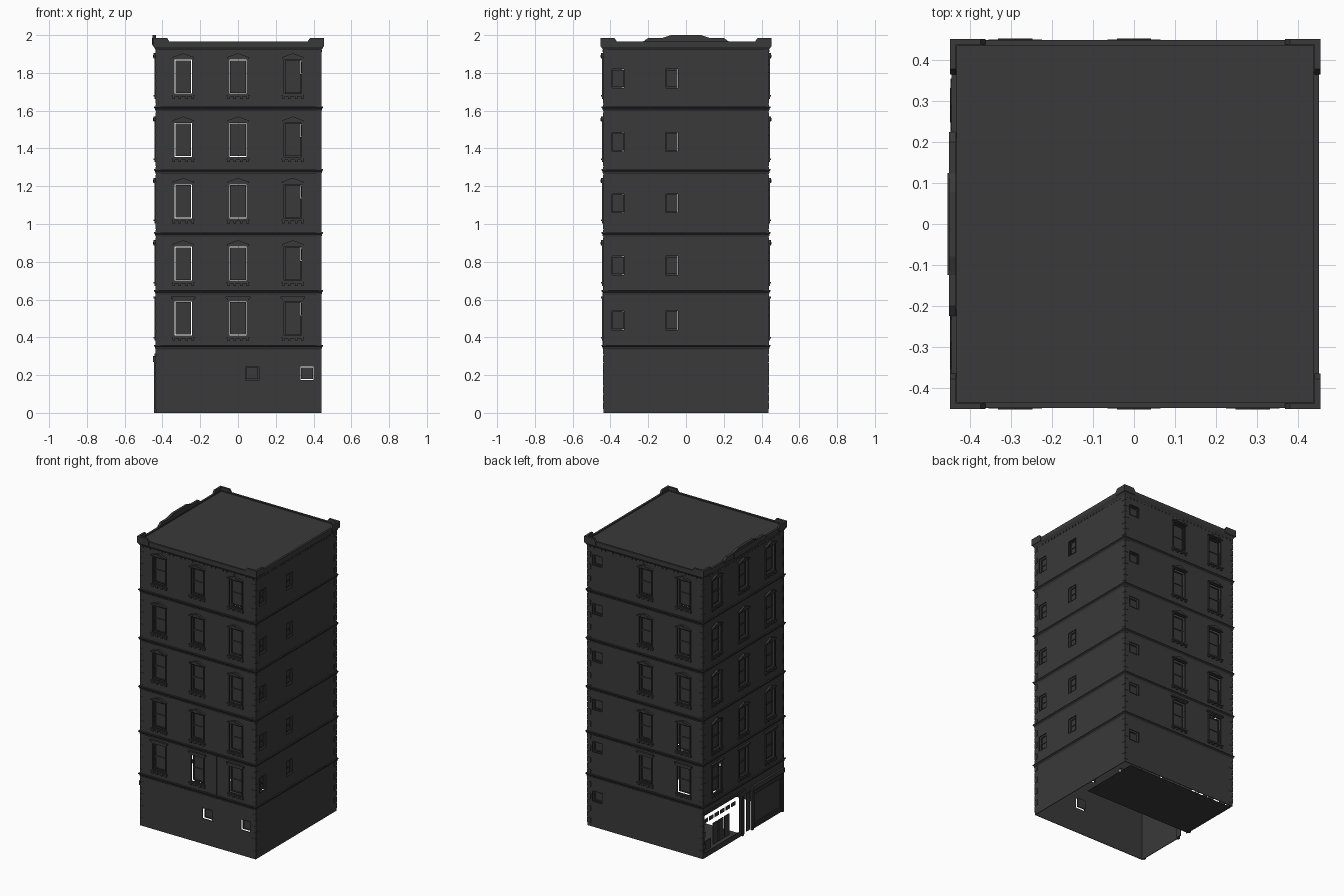
import bpy, bmesh
from mathutils import Vector

if "Cube" in bpy.data.objects:
    bpy.data.objects.remove(bpy.data.objects["Cube"])

R = 0.438          # half width of the wall faces
X = 0.003          # middle of the walls; the crest overhangs on one side
ROOF = 1.955
mat = bpy.data.materials.new("charcoal")
mat.use_nodes = True
mat.diffuse_color = (0.0415, 0.0415, 0.0415, 1)
mat.node_tree.nodes["Principled BSDF"].inputs["Base Color"].default_value = mat.diffuse_color


def place(side, u, d, z):
    """Point at u along a wall, d outward from it, at height z."""
    return Vector({"front": (X + u, -R - d, z), "back": (X + u, R + d, z),
                   "east": (X + R + d, u, z), "west": (X - R - d, u, z)}[side])


def finish(bm, name, recalc=True):
    if recalc:
        bmesh.ops.recalc_face_normals(bm, faces=bm.faces[:])
    me = bpy.data.meshes.new(name)
    bm.to_mesh(me)
    bm.free()
    me.materials.append(mat)
    ob = bpy.data.objects.new(name, me)
    bpy.context.collection.objects.link(ob)
    return ob


def prism(bm, side, outline, d0, d1):
    """Extrude a (u, z) outline outward from d0 to d1."""
    a = [bm.verts.new(place(side, u, d0, z)) for u, z in outline]
    b = [bm.verts.new(place(side, u, d1, z)) for u, z in outline]
    bm.faces.new(a)
    bm.faces.new(b[::-1])
    for i in range(len(a)):
        j = (i + 1) % len(a)
        bm.faces.new((a[i], b[i], b[j], a[j]))


def box(bm, side, u0, u1, z0, z1, d0, d1):
    prism(bm, side, [(u0, z0), (u1, z0), (u1, z1), (u0, z1)], d0, d1)


def frame(bm, side, u0, u1, z0, z1, w, d0, d1):
    """Rectangular frame of width w inside the given limits."""
    box(bm, side, u0, u0 + w, z0, z1, d0, d1)
    box(bm, side, u1 - w, u1, z0, z1, d0, d1)
    box(bm, side, u0 + w, u1 - w, z0, z0 + w, d0, d1)
    box(bm, side, u0 + w, u1 - w, z1 - w, z1, d0, d1)


def ring(bm, profile):
    """Mitred moulding around the building from a closed (d, z) profile."""
    loops = []
    for d, z in profile:
        e = R + d
        loops.append([bm.verts.new((X + sx * e, sy * e, z))
                      for sx, sy in ((-1, -1), (1, -1), (1, 1), (-1, 1))])
    for a, b in zip(loops, loops[1:] + loops[:1]):
        for i in range(4):
            j = (i + 1) % 4
            bm.faces.new((a[i], a[j], b[j], b[i]))


def wall(side, holes):
    """Wall sheet with rectangular holes, thickened inward."""
    edge = R if side in ("front", "back") else R - 0.001
    us = sorted({-edge, edge} | {u for h in holes for u in h[:2]})
    zs = sorted({0, ROOF} | {z for h in holes for z in h[2:]})
    bm = bmesh.new()
    grid = [[bm.verts.new(place(side, u, 0, z)) for z in zs] for u in us]
    out = place(side, 0, 1, 0) - place(side, 0, 0, 0)
    for i in range(len(us) - 1):
        for j in range(len(zs) - 1):
            u, z = (us[i] + us[i + 1]) / 2, (zs[j] + zs[j + 1]) / 2
            if any(h[0] < u < h[1] and h[2] < z < h[3] for h in holes):
                continue
            f = bm.faces.new((grid[i][j], grid[i + 1][j], grid[i + 1][j + 1], grid[i][j + 1]))
            f.normal_update()
            if f.normal.dot(out) < 0:
                f.normal_flip()
    ob = finish(bm, side + "_wall", False)
    mod = ob.modifiers.new("thickness", "SOLIDIFY")
    mod.thickness, mod.offset = 0.004, -1


def sash(bm, side, u0, u1, z0, z1, split):
    """Window sash held clear of its opening by a thin gap."""
    g = 0.004
    u0, u1, z0, z1 = u0 + g, u1 - g, z0 + g, z1 - g
    box(bm, side, u0, u1, z0, z1, -0.018, -0.014)
    frame(bm, side, u0, u1, z0, z1, 0.007, -0.014, -0.01)
    if split:
        m = (z0 + z1) / 2
        box(bm, side, u0, u1, m - 0.004, m + 0.004, -0.014, -0.009)


def tall_window(bm, side, u, z0, z1, pediment):
    sash(bm, side, u - 0.046, u + 0.046, z0, z1, True)
    frame(bm, side, u - 0.053, u + 0.053, z0 - 0.007, z1 + 0.007, 0.007, 0, 0.006)
    # sill and brackets
    box(bm, side, u - 0.06, u + 0.06, z0 - 0.015, z0 - 0.007, 0, 0.012)
    for k in (-0.05, -0.018, 0.018, 0.05):
        box(bm, side, u + k - 0.007, u + k + 0.007, z0 - 0.027, z0 - 0.015, 0, 0.008)
    # head moulding
    top = z1 + 0.007
    if pediment:
        prism(bm, side, [(u - 0.058, top), (u + 0.058, top), (u + 0.058, top + 0.006),
                         (u, top + 0.027), (u - 0.058, top + 0.006)], 0, 0.013)
        prism(bm, side, [(u - 0.042, top + 0.004), (u + 0.042, top + 0.004),
                         (u, top + 0.019)], 0.013, 0.015)
    else:
        box(bm, side, u - 0.058, u + 0.058, top, top + 0.008, 0, 0.008)
        box(bm, side, u - 0.065, u + 0.065, top + 0.008, top + 0.018, 0, 0.013)


def small_window(bm, side, u, z, w, h):
    sash(bm, side, u - w, u + w, z - h, z + h, h > w * 1.2)
    frame(bm, side, u - w - 0.003, u + w + 0.003, z - h - 0.003, z + h + 0.003, 0.003, 0, 0.002)


# Walls and windows
ROWS = [(0.41, 0.59), (0.70, 0.88), (1.03, 1.21), (1.355, 1.535), (1.69, 1.87)]
TALL = {"front": (-0.293, -0.003, 0.287), "back": (-0.293, -0.003),
        "west": (-0.29, 0, 0.29), "east": ()}
SMALL = {"front": [(u, 0.21, 0.035, 0.035) for u in (0.072, 0.362)],
         "back": [(0.362, z, 0.035, 0.035) for z in [0.21] + [r[1] - 0.04 for r in ROWS]],
         "east": [(u, r[0] + 0.08, 0.033, 0.05) for u in (-0.36, -0.075) for r in ROWS],
         "west": []}
SHOP = [(0.04, 0.425, 0.035, 0.29), (-0.085, -0.01, 0, 0.27)]
for side in TALL:
    bm = bmesh.new()
    holes = list(SHOP) if side == "west" else []
    for u in TALL[side]:
        for n, (z0, z1) in enumerate(ROWS):
            holes.append((u - 0.046, u + 0.046, z0, z1))
            tall_window(bm, side, u, z0, z1, n > 0)
    for u, z, w, h in SMALL[side]:
        holes.append((u - w, u + w, z - h, z + h))
        small_window(bm, side, u, z, w, h)
    finish(bm, side + "_windows")
    wall(side, holes)

# String courses between the floors
bm = bmesh.new()
for z in (0.36, 0.65, 0.957, 1.29, 1.622):
    ring(bm, [(0, z - 0.024), (0.004, z - 0.017), (0.004, z - 0.012),
              (0.009, z - 0.006), (0.009, z), (0, z)])
finish(bm, "string_courses")

# Corner quoins, alternately long and short
bm = bmesh.new()
for side in TALL:
    for k in range(46):
        w = 0.026 if (k % 2 == 0) == (side in ("front", "back")) else 0.013
        z = 0.02 + k * 0.0415
        for s in (-1, 1):
            box(bm, side, *sorted((s * (R + 0.002), s * (R - w))), z, z + 0.036, 0, 0.002)
finish(bm, "corner_quoins")

# Cornice with dentils, and raised corner blocks
bm = bmesh.new()
ring(bm, [(0, 1.92), (0.004, 1.926), (0.011, 1.938), (0.011, 1.965), (-0.003, 1.965), (-0.003, 1.94)])
for side in TALL:
    for k in range(30):
        u = -0.42 + k * 0.84 / 29
        box(bm, side, u - 0.005, u + 0.005, 1.91, 1.92, 0, 0.003)
    for s in (-1, 1):
        e = R + 0.0145
        prism(bm, side, [(s * e, 1.94), (s * (e - 0.087), 1.94), (s * (e - 0.087), 1.965),
                         (s * (e - 0.074), 1.985), (s * e, 1.985)], 0, 0.0145)
finish(bm, "cornice")

bm = bmesh.new()
half = [(0.225, 1.95), (0.225, 1.967), (0.2, 1.985), (0.125, 1.985), (0.08, 2.0)]
prism(bm, "west", half + [(-u, z) for u, z in reversed(half)], 0, 0.017)
box(bm, "west", -0.125, 0.125, 1.945, 1.985, 0.017, 0.021)
finish(bm, "roof_crest")

bm = bmesh.new()
box(bm, "front", -R, R, ROOF - 0.005, 1.958, -2 * R, 0)
finish(bm, "roof")

# Thin downpipe on the front
bm = bmesh.new()
box(bm, "front", 0.141, 0.145, 0.36, 0.632, 0, 0.004)
finish(bm, "front_downpipe")

# Shopfront piers, header and low bulkhead
bm = bmesh.new()
box(bm, "west", -0.43, -0.085, 0.27, 0.30, 0, 0.014)
box(bm, "west", -0.01, 0.43, 0.30, 0.315, 0, 0.008)
for u in (-0.43, -0.1, 0.005):
    box(bm, "west", u, u + 0.017, 0, 0.27, 0, 0.009)
box(bm, "west", 0.33, 0.42, 0.035, 0.10, -0.02, -0.014)
finish(bm, "shopfront_frame")

# Transom panes and door leaves
bm = bmesh.new()
for k in range(6):
    u = 0.06 + k * 0.06
    box(bm, "west", u, u + 0.046, 0.225, 0.25, -0.02, -0.016)
for k in range(3):
    u = 0.11 + k * 0.063
    box(bm, "west", u, u + 0.052, 0.035, 0.18, -0.034, -0.028)
box(bm, "west", -0.085, -0.05, 0, 0.26, -0.016, -0.01)
finish(bm, "shop_doors")

# Framed panel beside the shop door
bm = bmesh.new()
frame(bm, "west", -0.405, -0.11, 0.015, 0.255, 0.014, 0, 0.007)
frame(bm, "west", -0.385, -0.13, 0.035, 0.235, 0.006, 0, 0.003)
finish(bm, "shop_panel")

# Underside of the shop floor, facing down
bm = bmesh.new()
bm.faces.new([bm.verts.new(p) for p in ((-R, 0, 0.002), (-R, 0.42, 0.002),
                                        (0.38, 0.42, 0.002), (0.38, 0, 0.002))])
finish(bm, "shop_floor", False)
